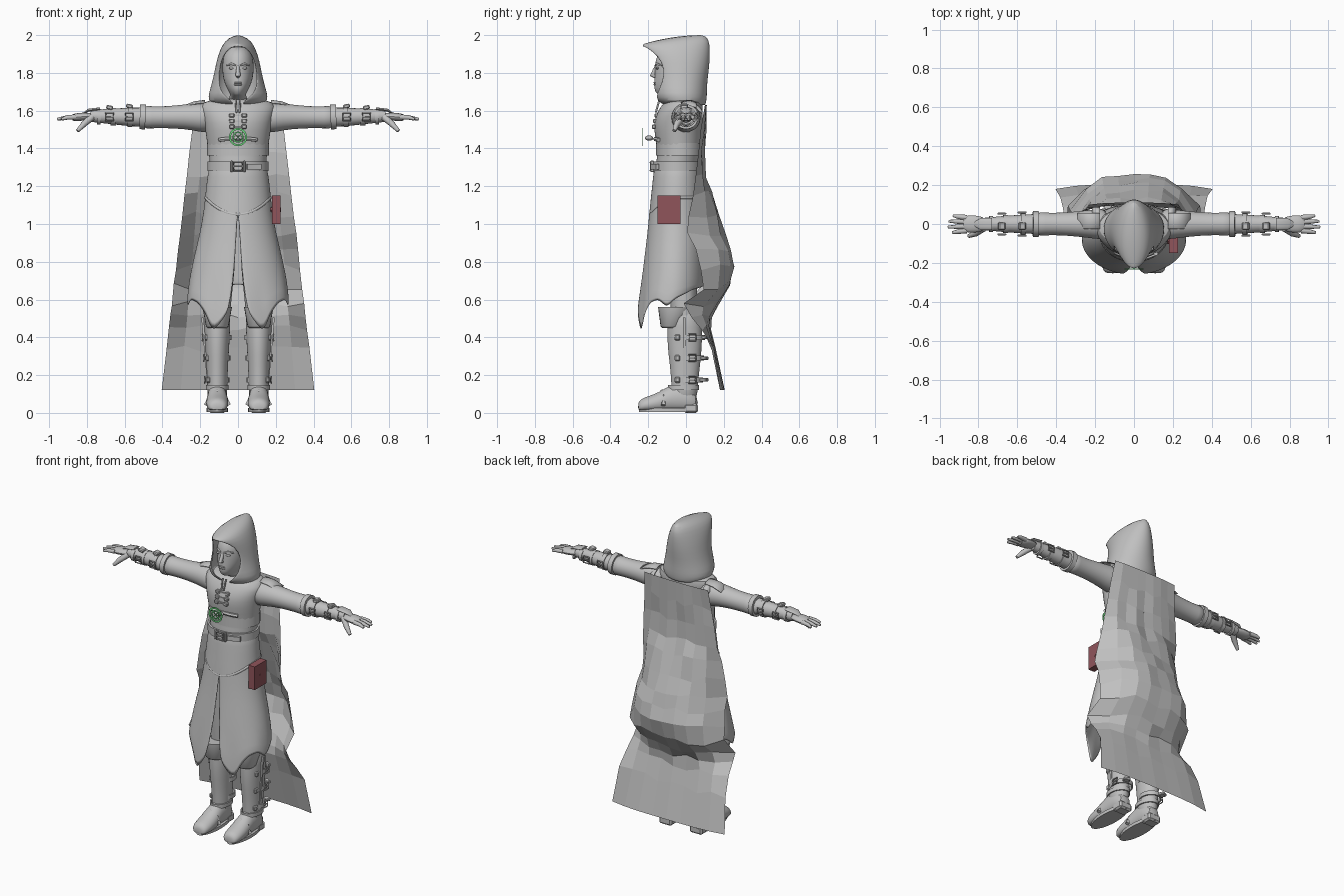
import bpy, bmesh, math, random
from math import sin, cos, pi, asin, radians
from mathutils import Vector, Matrix

random.seed(4)
if "Cube" in bpy.data.objects:
    bpy.data.objects.remove(bpy.data.objects["Cube"])


def material(name, rgb):
    m = bpy.data.materials.new(name)
    m.use_nodes = True
    m.diffuse_color = (*rgb, 1)
    m.node_tree.nodes["Principled BSDF"].inputs["Base Color"].default_value = (*rgb, 1)
    return m


GREY = material("plain grey", (.53, .53, .53))
RED = material("dark red", (.28, .09, .105))
GREEN = material("bright green", (.16, .68, .22))


def finish(name, bm, mat=GREY, smooth=True, mirror=False, subsurf=0, thick=0):
    bmesh.ops.recalc_face_normals(bm, faces=bm.faces)
    mesh = bpy.data.meshes.new(name)
    bm.to_mesh(mesh)
    bm.free()
    obj = bpy.data.objects.new(name, mesh)
    bpy.context.collection.objects.link(obj)
    mesh.materials.append(mat)
    if smooth:
        bpy.ops.object.select_all(action='DESELECT')
        obj.select_set(True)
        bpy.context.view_layer.objects.active = obj
        bpy.ops.object.shade_smooth_by_angle(angle=radians(50))
    if thick:
        s = obj.modifiers.new("thickness", 'SOLIDIFY')
        s.thickness = thick
        s.offset = 0
    if mirror:
        m = obj.modifiers.new("mirror", 'MIRROR')
        m.use_mirror_merge = False
    if subsurf:
        obj.modifiers.new("smooth", 'SUBSURF').levels = subsurf
        obj.modifiers["smooth"].render_levels = subsurf
    return obj


def skin(name, rings, closed=True, cap=True, loop=False, **kw):
    """Bridge equal rings of points into one surface, welding points that meet."""
    bm = bmesh.new()
    rows = [[bm.verts.new(p) for p in r] for r in rings]
    n = len(rows[0])
    pairs = list(zip(rows, rows[1:])) + ([(rows[-1], rows[0])] if loop else [])
    for a, b in pairs:
        for i in range(n if closed else n - 1):
            j = (i + 1) % n
            bm.faces.new((a[i], a[j], b[j], b[i]))
    if closed and cap and not loop:
        bm.faces.new(rows[0])
        bm.faces.new(rows[-1])
    bmesh.ops.remove_doubles(bm, verts=bm.verts, dist=.001)
    return finish(name, bm, **kw)


def oval(z, w, front, back, x=0, n=24, start=0, drop=0):
    """Level ellipse; a start angle leaves it open at the front."""
    mid, r = (front + back) / 2, (back - front) / 2
    span = 2 * pi - 2 * start
    steps = n - 1 if start else n
    angles = [start + span * i / steps for i in range(n)]
    return [(x + w * sin(a), mid - r * cos(a), z - drop * ((1 + cos(a)) / 2) ** 2) for a in angles]


def tube(name, path, radii, flat=1, n=12, loop=False, **kw):
    path = [Vector(p) for p in path]
    if not isinstance(radii, (list, tuple)):
        radii = [radii] * len(path)
    rings, last = [], len(path) - 1
    for i, p in enumerate(path):
        ahead = path[(i + 1) % len(path)] if loop else path[min(i + 1, last)]
        behind = path[i - 1] if loop else path[max(i - 1, 0)]
        d = (ahead - behind).normalized()
        side = d.cross(Vector((0, 1, 0) if abs(d.z) > .9 else (0, 0, 1))).normalized()
        up = side.cross(d)
        rings.append([p + radii[i] * (side * cos(2 * pi * k / n) + up * flat * sin(2 * pi * k / n))
                      for k in range(n)])
    return skin(name, rings, loop=loop, **kw)


def box(name, centre, size, rot=(0, 0, 0), bevel=0, **kw):
    bm = bmesh.new()
    bmesh.ops.create_cube(bm, size=1)
    bmesh.ops.scale(bm, vec=size, verts=bm.verts)
    if bevel:
        bmesh.ops.bevel(bm, geom=bm.edges, offset=bevel, segments=1, affect='EDGES')
    for axis, angle in zip('XYZ', rot):
        bmesh.ops.rotate(bm, matrix=Matrix.Rotation(radians(angle), 3, axis), verts=bm.verts)
    bmesh.ops.translate(bm, vec=centre, verts=bm.verts)
    return finish(name, bm, smooth=False, **kw)


def ball(name, centre, size, **kw):
    bm = bmesh.new()
    bmesh.ops.create_uvsphere(bm, u_segments=16, v_segments=10, radius=1)
    bmesh.ops.scale(bm, vec=size, verts=bm.verts)
    bmesh.ops.translate(bm, vec=centre, verts=bm.verts)
    return finish(name, bm, **kw)


def buckle(name, centre, u, v, size=.02, **kw):
    """Square frame in the plane of u and v, with a prong."""
    c, u, v = Vector(centre), Vector(u) * size, Vector(v) * size
    tube(name + "_frame", [c + u + v, c - u + v, c - u - v, c + u - v], size / 4, n=6, loop=True, **kw)
    tube(name + "_prong", [c - u, c + u], size / 5, n=6, **kw)


def circle(r, y, z, n=32):
    return [(r * cos(2 * pi * i / n), y, z + r * sin(2 * pi * i / n)) for i in range(n)]


def blend(table, t):
    for (a, p), (b, q) in zip(table, table[1:]):
        if t <= b:
            return p + (q - p) * (t - a) / (b - a)
    return table[-1][1]


# head and face
skin("head", [oval(*r) for r in [
    (1.6, .055, -.07, .05), (1.67, .055, -.08, .05), (1.68, .034, -.158, .03), (1.72, .062, -.172, .04),
    (1.77, .08, -.166, .05), (1.83, .085, -.166, .07), (1.89, .08, -.16, .07), (1.945, .05, -.11, .05)]], subsurf=1)
tube("nose", [(0, -.155, 1.84), (0, -.166, 1.815), (0, -.178, 1.787), (0, -.155, 1.776)], [.007, .01, .014, .008])
for z, r in ((1.748, .005), (1.738, .006)):
    ball("lip", (0, -.163, z), (.022, .009, r))
ball("eye", (.033, -.15, 1.825), (.016, .01, .007), mirror=True)
tube("brow", [(.012, -.163, 1.84), (.035, -.154, 1.848), (.06, -.129, 1.84)], [.004, .006, .003], mirror=True)

# hood with an open front
hood_rows = []
for z, w, front, back, gap, drop in [
        (1.63, .125, -.11, .1, .02, 0), (1.655, .156, -.16, .105, .035, 0), (1.69, .153, -.18, .108, .085, 0),
        (1.75, .133, -.175, .108, .102, 0), (1.82, .118, -.18, .118, .098, 0), (1.89, .104, -.205, .123, .08, 0),
        (1.95, .082, -.235, .123, .04, .015), (1.988, .056, -.235, .112, .0004, .045), (2, .0004, -.21, .07, .00001, .045)]:
    hood_rows.append(oval(z, w, front, back, n=28, start=asin(gap / w), drop=drop))
skin("hood", hood_rows, closed=False, thick=.008, subsurf=1)

# torso, jacket trim and belt
skin("torso", [oval(*r) for r in [
    (1.24, .152, -.165, .07), (1.33, .15, -.16, .07), (1.37, .155, -.15, .08), (1.45, .168, -.163, .09),
    (1.54, .18, -.175, .09), (1.6, .198, -.15, .09), (1.648, .2, -.115, .09), (1.665, .09, -.09, .07)]], subsurf=1)


def band(name, z, height, w, front, back, x=0, t=.008, **kw):
    low, high = z - height / 2, z + height / 2
    skin(name, [oval(low, w, front, back, x), oval(low, w + t, front - t, back + t, x),
                oval(high, w + t, front - t, back + t, x), oval(high, w, front, back, x)], loop=True, **kw)


band("jacket_hem", 1.395, .065, .157, -.152, .085, t=.006)
band("belt", 1.305, .05, .15, -.165, .072, t=.012)
buckle("belt_buckle", (0, -.187, 1.305), (1, 0, 0), (0, 0, 1), .023)
box("belt_loop", (.035, -.178, 1.305), (.014, .02, .06), bevel=.004, mirror=True)
box("belt_tip", (.085, -.164, 1.303), (.08, .016, .03), (0, 0, 20))
tube("chest_strap", [(-.1, -.145, 1.445), (-.06, -.162, 1.45), (.06, -.162, 1.45), (.1, -.145, 1.445)], .012, n=6)
for z in (1.515, 1.545, 1.575):
    box("chest_clasp", (.033, -.17 + (z - 1.515) / 4, z), (.028, .022, .022), bevel=.004, mirror=True)
    box("clasp_bar", (0, -.172 + (z - 1.515) / 4, z), (.07, .008, .008))
tube("collar_cord", [(.012, -.14, 1.66), (.008, -.16, 1.59)], .005, n=8, mirror=True)

# medallion
for outer, inner in ((.048, .038), (.029, .022)):
    skin("medallion_ring", [circle(outer, -.234, 1.46), circle(outer, -.229, 1.46),
                            circle(inner, -.229, 1.46), circle(inner, -.234, 1.46)], loop=True, mat=GREEN)
ball("medallion_eye", (0, -.195, 1.455), (.03, .022, .014))
for turn in (45, 135):
    box("medallion_bar", (0, -.231, 1.46), (.084, .004, .004), (0, turn, 0), mat=GREEN)

# skirt with split front and ragged hem
hem = [(0, .54), (.18, .47), (.38, .41), (.5, .5), (.75, .575), (1.1, .6), (1.35, .55), (1.6, .6), (2.2, .65), (pi, .68)]
skirt_rows = []
for z, w, front, back, gap in [
        (1.3, .15, -.165, .07, .0004), (1.2, .164, -.174, .08, .0004), (1.08, .174, -.188, .085, .0004),
        (.95, .197, -.2, .095, .007), (.82, .23, -.217, .1, .014), (.7, .255, -.232, .1, .024),
        (0, .268, -.262, .1, .048)]:
    row = oval(z, w, front, back, n=49, start=asin(gap / w))
    if not z:
        row = [(x, y, blend(hem, abs(pi - abs(pi - 2 * pi * i / 48)))) for i, (x, y, _) in enumerate(row)]
    skirt_rows.append(row)
skin("skirt", skirt_rows, closed=False, thick=.01, subsurf=1)
sash = [(x, y, 1.14 - .09 * max(0, cos(2 * pi * i / 40)) ** 2)
        for i, (x, y, _) in enumerate(oval(1.14, .17, -.188, .085, n=40))]
tube("hip_sash", sash, .009, n=8, loop=True)

# legs and boots
tube("thigh", [(.085, -.03, 1.1), (.1, -.02, .75), (.11, -.01, .5)], [.085, .08, .065], mirror=True)
skin("boot_shaft", [oval(*r, x=.11) for r in [
    (.56, .074, -.1, .08), (.45, .068, -.098, .085), (.36, .065, -.1, .086), (.25, .057, -.085, .075),
    (.13, .053, -.075, .06), (.06, .052, -.08, .062)]], mirror=True, subsurf=1)
skin("boot_cuff", [oval(*r, x=.11) for r in [
    (.45, .05, -.125, -.03), (.46, .06, -.135, -.01), (.56, .078, -.148, .05), (.56, .066, -.1, .04)]], mirror=True)
foot = []
for y, w, top in [(.065, .042, .1), (0, .054, .16), (-.08, .054, .155), (-.13, .06, .115),
                  (-.2, .06, .088), (-.242, .05, .075), (-.254, .03, .05)]:
    foot.append([(.11 + w * cos(2 * pi * i / 16), y, max(.015, top / 2 + top / 2 * sin(2 * pi * i / 16)))
                 for i in range(16)])
skin("foot", foot, mirror=True, subsurf=1)
skin("sole", [oval(z, .056, -.25, .06, x=.11) for z in (.005, .025)], mirror=True)
box("heel", (.11, .025, .025), (.09, .075, .05), bevel=.01, mirror=True)
tube("foot_strap", [(.05, -.12, .04), (.07, -.12, .09), (.11, -.125, .112), (.15, -.12, .09), (.17, -.12, .04)],
     .012, n=8, mirror=True)
band("ankle_strap", .135, .025, .052, -.088, .062, x=.11, mirror=True)
box("boot_seam", (.172, -.01, .32), (.012, .014, .37), (0, 5, 0), mirror=True)
for z, w in ((.4, .068), (.29, .061), (.175, .056)):
    band("boot_strap", z, .026, w, -.045, w + .025, x=.11, mirror=True)
    box("strap_tip", (.135, .09, z), (.04, .05, .018), (0, 0, -25), bevel=.004, mirror=True)
    buckle("boot_buckle", (.12 + w, .035, z), (0, 1, 0), (0, 0, 1), .018, mirror=True)
    box("boot_stud", (.1 + w, -.045, z), (.02, .03, .032), bevel=.006, mirror=True)

# arms, cuffs and hands
tube("sleeve", [(.13, 0, 1.56), (.2, 0, 1.565), (.28, 0, 1.568), (.38, 0, 1.565), (.46, 0, 1.565), (.51, 0, 1.565)],
     [.085, .077, .066, .058, .058, .066], n=20, mirror=True, subsurf=1)
tube("forearm", [(.48, 0, 1.565), (.58, 0, 1.567), (.68, 0, 1.57), (.78, 0, 1.572)],
     [.052, .048, .04, .031], n=20, mirror=True)
for x, r, wide in ((.505, .066, .03), (.57, .054, .025), (.66, .047, .025), (.735, .041, .02)):
    tube("arm_band", [(x - wide / 2, 0, 1.567), (x + wide / 2, 0, 1.568)], r, n=20, mirror=True)
for x, r in ((.575, .055), (.68, .048)):
    for side in (-1, 1):
        buckle("arm_buckle", (x, side * (r + .005), 1.567), (1, 0, 0), (0, 0, 1), .02, mirror=True)
    box("arm_clip", (x, -.01, 1.569 + r), (.035, .04, .022), (0, -12, 0), bevel=.005, mirror=True)
tube("hand_guard", [(.73, 0, 1.61), (.79, 0, 1.603), (.82, 0, 1.586)], [.03, .03, .012], flat=.25, mirror=True)
tube("palm", [(.76, 0, 1.572), (.8, 0, 1.57), (.84, 0, 1.567), (.885, 0, 1.562)], [.032, .044, .048, .042],
     flat=.48, mirror=True, subsurf=1)
for y, reach in ((-.034, .935), (-.012, .957), (.011, .952), (.033, .93)):
    tube("finger", [(.86, y, 1.566), (.905, y * 1.15, 1.564), (reach, y * 1.3, 1.555)], [.014, .012, .007],
         n=8, mirror=True)
tube("thumb", [(.775, -.02, 1.565), (.815, -.048, 1.53), (.85, -.062, 1.493)], [.02, .017, .01], n=8, mirror=True)

# shoulder flaps
for top, length, spread in ((.004, .04, 60), (.016, .115, 30)):
    flap = [[(.175 + length * k, .08 * sin(a) + .015, 1.56 + (.078 + top - .03 * k * k) * cos(a))
             for a in [radians(spread * d / 6) for d in range(-6, 7)]] for k in (0, .5, 1)]
    skin("shoulder_flap", flap, closed=False, thick=.006, mirror=True)

# cape: faceted sheet with a deep fold behind the knees
cape = []
for z, mid, edge in [(1.63, .11, .1), (1.5, .11, .085), (1.38, .105, .075), (1.26, .108, .065), (1.16, .14, .05),
                     (1.05, .18, .03), (.94, .215, .02), (.86, .24, .055), (.77, .26, .08), (.67, .235, .095),
                     (.58, .175, -.005), (.52, .14, .03), (.45, .135, .1), (.34, .165, .145), (.12, .205, .18)]:
    half = .228 + .176 * (1.63 - z) / 1.51
    wobble = .018 if .3 < z < 1.6 else 0
    cape.append([(half * u, mid + (edge - mid) * abs(u) ** 3.5 + random.uniform(-wobble, 0),
                  z + random.uniform(-wobble, wobble)) for u in [k / 4 - 1 for k in range(9)]])
skin("cape", cape, closed=False, smooth=False)

# book on the hip
box("book", (.203, -.09, 1.075), (.045, .12, .15), mat=RED)
box("book_clasp", (.2, -.09, 1.075), (.054, .018, .018), (45, 0, 0), mat=RED)
